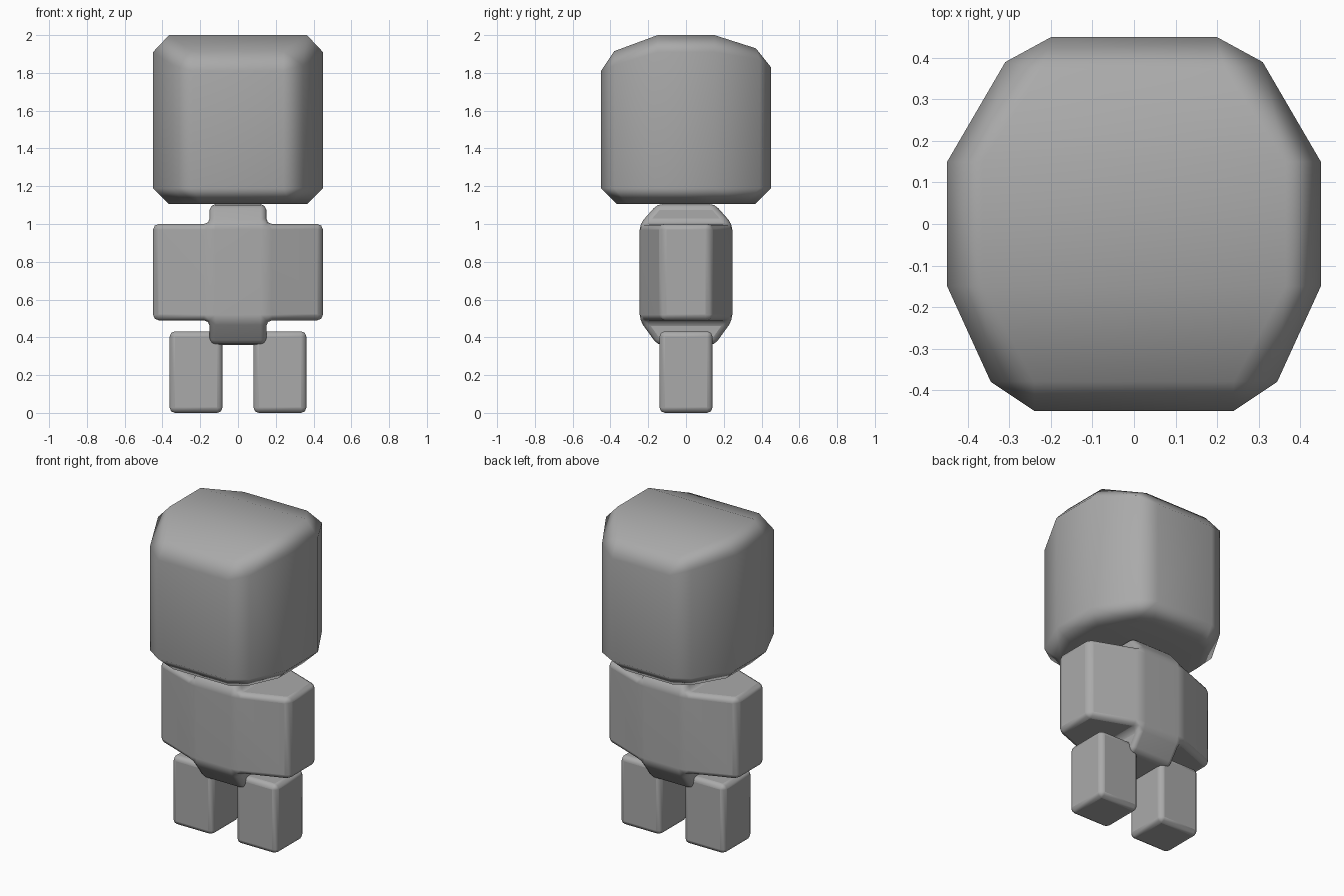
import bpy, bmesh, math
from mathutils import Vector

cube = bpy.data.objects.get("Cube")
if cube:
    bpy.data.objects.remove(cube, do_unlink=True)

grey = bpy.data.materials.new("plain grey")
grey.use_nodes = True
grey.diffuse_color = (0.4, 0.4, 0.4, 1)
grey.node_tree.nodes["Principled BSDF"].inputs["Base Color"].default_value = (0.4, 0.4, 0.4, 1)


def finish(name, bm, bevel=0, segments=2, angle=60):
    bmesh.ops.recalc_face_normals(bm, faces=bm.faces)
    mesh = bpy.data.meshes.new(name)
    bm.to_mesh(mesh)
    bm.free()
    mesh.materials.append(grey)
    obj = bpy.data.objects.new(name, mesh)
    bpy.context.collection.objects.link(obj)
    bpy.ops.object.select_all(action="DESELECT")
    obj.select_set(True)
    bpy.context.view_layer.objects.active = obj
    bpy.ops.object.shade_smooth_by_angle(angle=math.radians(angle))
    if bevel:
        mod = obj.modifiers.new("Rounded edges", "BEVEL")
        mod.width, mod.segments = bevel, segments
        mod.limit_method, mod.angle_limit = "ANGLE", math.radians(20)
    obj.modifiers.new("Even shading", "WEIGHTED_NORMAL").keep_sharp = True
    return obj


def box(center, size):
    bm = bmesh.new()
    bmesh.ops.create_cube(bm, size=1)
    for v in bm.verts:
        v.co = Vector(center) + v.co * Vector(size)
    return bm


# Head: faceted block with a chamfered base and a crown that slopes front and back
side = [(0.24, -0.45, 1.81), (0.345, -0.38, 1.84), (0.45, -0.15, 1.91),
        (0.45, 0.15, 1.91), (0.31, 0.39, 1.87), (0.20, 0.45, 1.83)]
crown = [(0.365, -0.15, 2), (0.365, 0.15, 2), (0.24, -0.38, 1.915), (0.22, 0.37, 1.93)]
bm = bmesh.new()
for s in (-1, 1):
    for x, y, z in side:
        bm.verts.new((s * x, y, z))
        bm.verts.new((s * x, y, 1.19))
        bm.verts.new((s * x * 0.81, y * 0.81, 1.105))
    for x, y, z in crown:
        bm.verts.new((s * x, y, z))
bmesh.ops.convex_hull(bm, input=bm.verts)
bmesh.ops.dissolve_limit(bm, angle_limit=math.radians(3), verts=bm.verts, edges=bm.edges)
finish("head", bm)

# Torso: central block with tapered arm stubs, neck and hips drawn out of it
bm = box((0, 0, 0.745), (0.30, 0.49, 0.51))
bm.normal_update()
for direction, length, depth in (((1, 0, 0), 0.30, 0.54), ((-1, 0, 0), 0.30, 0.54),
                                 ((0, 0, 1), 0.105, 0.62), ((0, 0, -1), 0.13, 0.62)):
    d = Vector(direction)
    face = max(bm.faces, key=lambda f: f.normal.dot(d) * 10 + f.calc_center_median().dot(d))
    new = bmesh.ops.extrude_discrete_faces(bm, faces=[face])["faces"][0]
    old = [v.co.copy() for v in new.verts]
    bmesh.ops.delete(bm, geom=[new], context="FACES")
    # Rebuild the extension as a capped loft
    base = [bm.verts.new(c) for c in old]
    tip = [bm.verts.new(Vector((c.x, c.y * depth, c.z)) + d * length) for c in old]
    for i in range(4):
        j = (i + 1) % 4
        bm.faces.new((base[i], base[j], tip[j], tip[i]))
    bm.faces.new(tip)
    bm.normal_update()
bmesh.ops.remove_doubles(bm, verts=bm.verts, dist=0.001)
finish("torso", bm, 0.03)

# Legs
for name, s in (("left_leg", 1), ("right_leg", -1)):
    finish(name, box((s * 0.222, 0, 0.216), (0.28, 0.28, 0.432)), 0.028)
